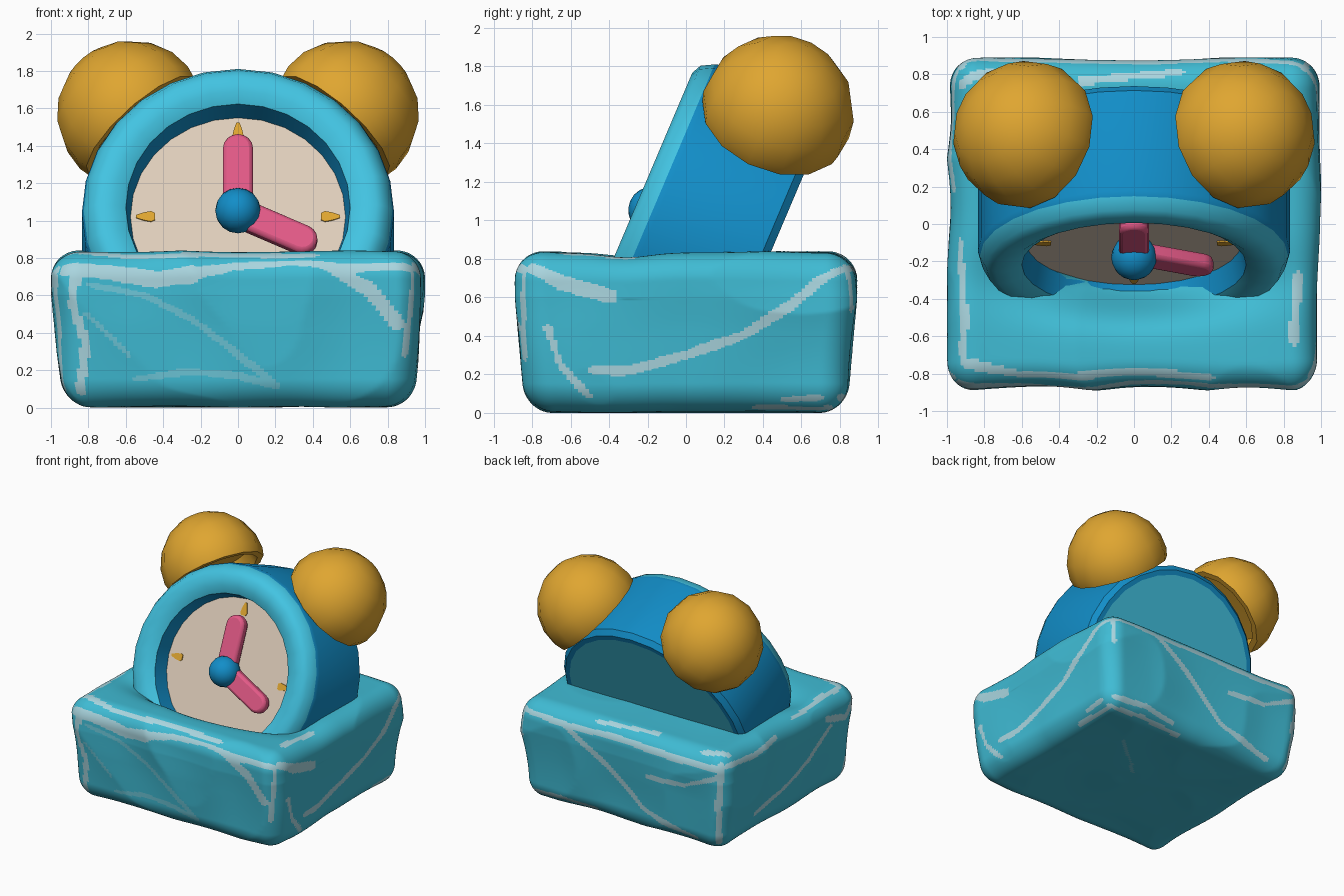
import bpy, bmesh, math
from mathutils import Matrix, Vector, noise

if "Cube" in bpy.data.objects:
    bpy.data.objects.remove(bpy.data.objects["Cube"])


def material(name, rgb):
    m = bpy.data.materials.new(name)
    m.diffuse_color = (*rgb, 1)
    m.use_nodes = True
    m.node_tree.nodes["Principled BSDF"].inputs["Base Color"].default_value = m.diffuse_color
    return m


ICE = material("ice cyan", (0.05, 0.50, 0.66))
PALE = material("frost white", (0.40, 0.67, 0.74))
MID = material("frost blue", (0.15, 0.56, 0.68))
CYAN = material("bezel cyan", (0.055, 0.55, 0.76))
BLUE = material("case blue", (0.006, 0.27, 0.58))
GOLD = material("bell gold", (0.74, 0.38, 0.03))
BEIGE = material("dial beige", (0.74, 0.62, 0.50))
PINK = material("hand pink", (0.76, 0.10, 0.24))


def finish(name, bm, mats, matrix=Matrix(), angle=40, bevel=0):
    bmesh.ops.recalc_face_normals(bm, faces=bm.faces)
    me = bpy.data.meshes.new(name)
    bm.to_mesh(me)
    bm.free()
    ob = bpy.data.objects.new(name, me)
    bpy.context.collection.objects.link(ob)
    for m in mats:
        me.materials.append(m)
    ob.matrix_world = matrix
    bpy.ops.object.select_all(action='DESELECT')
    ob.select_set(True)
    bpy.context.view_layer.objects.active = ob
    if bevel:
        mod = ob.modifiers.new("bevel", 'BEVEL')
        mod.width, mod.segments = bevel, 2
    bpy.ops.object.shade_smooth_by_angle(angle=math.radians(angle))
    return ob


def lathe(name, profile, slots, mats, n, matrix, angle=40):
    """Spin (radius, z) points round local z; slots gives a material per band."""
    bm = bmesh.new()
    rings = []
    for r, z in profile:
        if r == 0:
            rings.append([bm.verts.new((0, 0, z))] * n)
        else:
            rings.append([bm.verts.new((r * math.cos(math.tau * i / n), r * math.sin(math.tau * i / n), z))
                          for i in range(n)])
    for a, b, s in zip(rings, rings[1:], slots):
        for i in range(n):
            j = (i + 1) % n
            f = bm.faces.new(list(dict.fromkeys((a[i], a[j], b[j], b[i]))))
            f.material_index = s
    return finish(name, bm, mats, matrix, angle)


def plate(name, pts, z0, z1, mat, matrix, bevel=0):
    bm = bmesh.new()
    lo = [bm.verts.new((x, y, z0)) for x, y in pts]
    hi = [bm.verts.new((x, y, z1)) for x, y in pts]
    bm.faces.new(lo)
    bm.faces.new(hi)
    for i in range(len(pts)):
        j = (i + 1) % len(pts)
        bm.faces.new((lo[i], lo[j], hi[j], hi[i]))
    return finish(name, bm, [mat], matrix, 40, bevel)


# --- clock, leaning back 23 degrees; local y is up the dial, local z points out
CLOCK = Matrix.Translation((0, -0.10, 1.02)) @ Matrix.Rotation(math.radians(67), 4, 'X')

# case with bezel, recessed dial and back plate
lathe("clock_case",
      [(0, 0), (0.575, 0), (0.60, 0.13), (0.66, 0.165), (0.74, 0.17), (0.79, 0.145), (0.825, 0.08),
       (0.835, 0.05), (0.835, -0.53), (0.80, -0.57), (0.76, -0.57), (0, -0.57)],
      [0, 1, 2, 2, 2, 2, 1, 1, 1, 1, 2], [BEIGE, BLUE, CYAN], 28, CLOCK)

# hour marks
for k in range(4):
    pts = [(-0.03, 0.465), (-0.02, 0.445), (0.02, 0.445), (0.03, 0.465), (0.022, 0.505), (0.008, 0.545),
           (-0.008, 0.545), (-0.022, 0.505)]
    plate(f"hour_mark_{k}", pts, 0.0, 0.008, GOLD, CLOCK @ Matrix.Rotation(k * math.pi / 2, 4, 'Z'))


# hands
def hand(name, length, turn, z0):
    r = 0.08
    pts = [(r * math.cos(a * math.pi / 8), (length - r if a <= 8 else 0) + r * math.sin(a * math.pi / 8))
           for a in list(range(9)) + list(range(8, 17))]
    pts = [p for i, p in enumerate(pts) if i != 9] + []
    pts = [(x, y) for x, y in pts]
    pts.insert(9, (-r, 0.0))
    pts = pts[:-1] + [(r, 0.0)]
    plate(name, pts, z0, z0 + 0.085, PINK, CLOCK @ Matrix.Rotation(math.radians(turn), 4, 'Z'), 0.022)


hand("minute_hand", 0.445, 0, 0.02)
hand("hour_hand", 0.46, -115, 0.018)

# centre hub
bm = bmesh.new()
bmesh.ops.create_uvsphere(bm, u_segments=16, v_segments=10, radius=0.122)
finish("hub", bm, [BLUE], CLOCK @ Matrix.Translation((0, 0, 0.085)))

# two bells, faceted domes with a hollow underside
for side, s in (("left", -1), ("right", 1)):
    d = Vector((0.64 * s, 0.30, 0.71))
    M = Matrix.Translation((0.57 * s, 0.475, 1.565)) @ d.to_track_quat('Z', 'Y').to_matrix().to_4x4()
    R = 0.40
    prof = [(R * math.sin(a), R * math.cos(a)) for a in [0] + [math.radians(t) for t in (19, 38, 57, 76, 93)]]
    prof[0] = (0, R)
    prof += [(0.385, -0.085), (0.335, -0.085), (0.31, 0.02), (0, 0.03)]
    lathe(f"{side}_bell", prof, [0] * 9, [GOLD], 14, M, 50)

# --- ice block: rounded box with frost streaks coloured by distance to paths
# each streak: (half width, points); points are (x, z), (y, z) or (x, y) on that side
FRONT = [
    (0.045, [(-0.97, 0.76), (-0.7, 0.73), (-0.45, 0.69), (-0.25, 0.72)]),
    (0.03, [(-0.25, 0.72), (0, 0.78), (0.3, 0.8), (0.6, 0.76), (0.97, 0.77)]),
    (0.035, [(0.5, 0.76), (0.72, 0.63), (0.87, 0.45)]),
    (0.03, [(-0.86, 0.75), (-0.9, 0.55), (-0.84, 0.35), (-0.9, 0.08)]),
    (0.018, [(-0.8, 0.66), (-0.5, 0.6), (-0.25, 0.47), (-0.02, 0.3), (0.21, 0.12)]),
    (0.018, [(0.22, 0.11), (0, 0.17), (-0.3, 0.19), (-0.58, 0.15)]),
    (0.014, [(-0.82, 0.5), (-0.6, 0.28)]), (0.03, [(0.98, 0.75), (0.94, 0.3)])]
RIGHT = [
    (0.04, [(-0.86, 0.79), (-0.65, 0.68), (-0.4, 0.61)]),
    (0.022, [(-0.74, 0.44), (-0.68, 0.25), (-0.53, 0.08)]),
    (0.027, [(-0.5, 0.22), (-0.3, 0.22), (0, 0.3), (0.3, 0.4), (0.55, 0.56), (0.7, 0.69), (0.87, 0.78)]),
    (0.025, [(0.55, 0.04), (0.74, 0.06)])]
BACK = [
    (0.03, [(0.95, 0.77), (0.5, 0.74), (0, 0.76), (-0.5, 0.73), (-0.97, 0.74)]),
    (0.025, [(0.5, 0.73), (0.15, 0.5), (-0.2, 0.2), (-0.7, 0.06)]),
    (0.022, [(-0.25, 0.5), (-0.6, 0.52), (-0.95, 0.68)]),
    (0.035, [(-0.96, 0.8), (-0.93, 0.4), (-0.96, 0.05)]),
    (0.03, [(0.97, 0.8), (0.95, 0.55)]), (0.03, [(0.97, 0.05), (0.6, 0.08), (0.3, 0.03)])]
LEFT = [
    (0.03, [(0.86, 0.78), (0.5, 0.73), (0.2, 0.78)]),
    (0.022, [(0.45, 0.2), (0.1, 0.27), (-0.25, 0.42), (-0.5, 0.6)]),
    (0.025, [(-0.85, 0.76), (-0.7, 0.6), (-0.45, 0.68)]), (0.03, [(-0.83, 0.7), (-0.8, 0.1)])]
TOP = [
    (0.035, [(-0.95, 0.76), (-0.75, 0.84)]),
    (0.028, [(-0.28, 0.78), (0, 0.81), (0.25, 0.84)]), (0.028, [(-0.96, -0.1), (-0.92, -0.45), (-0.94, -0.7)]),
    (0.035, [(0.9, -0.3), (0.88, -0.62)]), (0.03, [(-0.93, -0.75), (-0.6, -0.84), (0, -0.82), (0.4, -0.84)])]
BOTTOM = [
    (0.028, [(0.95, 0.8), (0.6, 0.84), (0.2, 0.8)]), (0.028, [(0.93, 0.8), (0.94, 0.4)]),
    (0.014, [(0.5, 0.45), (0.2, 0.2), (0.1, 0.1)])]
STREAKS = {(1, -1): FRONT, (0, 1): RIGHT, (1, 1): BACK, (0, -1): LEFT, (2, 1): TOP, (2, -1): BOTTOM}
HALF = Vector((1.0, 0.89, 0.42))


def frost(c):
    ax = max(range(3), key=lambda i: abs(c[i]) / HALF[i])
    w = Vector((c.x, c.y, c.z + 0.42))
    p = Vector([w[i] for i in range(3) if i != ax])
    wob = 1 + 0.35 * noise.noise(w * 5)
    for width, pts in STREAKS[(ax, 1 if c[ax] > 0 else -1)]:
        for a, b in zip(pts, pts[1:]):
            a, b = Vector(a), Vector(b)
            t = max(0, min(1, (p - a).dot(b - a) / (b - a).length_squared))
            if (p - a - (b - a) * t).length < width * wob:
                return 2 if width < 0.021 else 1
    return 0


bm = bmesh.new()
bmesh.ops.create_cube(bm, size=2)
bmesh.ops.subdivide_edges(bm, edges=bm.edges[:], cuts=88, use_grid_fill=True)
for v in bm.verts:
    v.co = Vector([v.co[i] * HALF[i] for i in range(3)])
for f in bm.faces:
    f.material_index = frost(f.calc_center_median())
RAD = 0.15
for v in bm.verts:
    q = Vector([max(-h + RAD, min(h - RAD, x)) for x, h in zip(v.co, HALF)])
    p = q + (v.co - q).normalized() * RAD
    p *= 1 - 0.04 * abs(noise.noise(p * 1.7))
    z = p.z + 0.42
    k = 1 - 0.06 * max(0, 0.6 - z) / 0.6
    if z > 0.6:  # hollow in front of the dial
        z -= 0.38 * math.exp(-(p.x / 0.5) ** 2 - ((p.y + 0.30) / 0.16) ** 2)
    v.co = (p.x * k, p.y * k, max(z, 0))
finish("ice_block", bm, [ICE, PALE, MID], angle=60)
